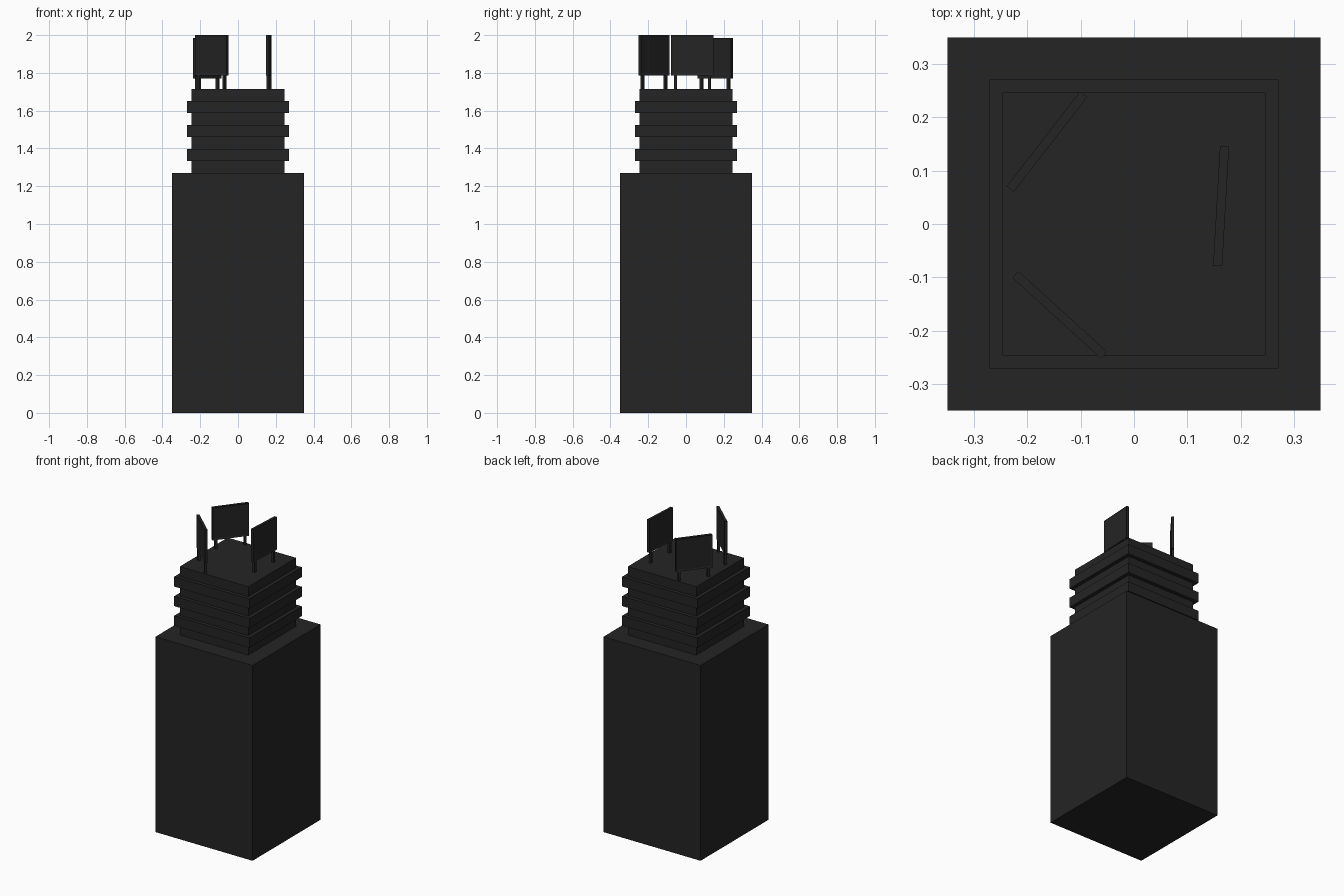
import bpy, bmesh, math
from mathutils import Matrix, Vector

if "Cube" in bpy.data.objects:
    bpy.data.objects.remove(bpy.data.objects["Cube"])

dark = bpy.data.materials.new("dark_grey")
dark.diffuse_color = (0.018, 0.018, 0.018, 1)
dark.use_nodes = True
dark.node_tree.nodes["Principled BSDF"].inputs["Base Color"].default_value = dark.diffuse_color


def finish(name, bm, matrix=None):
    bmesh.ops.recalc_face_normals(bm, faces=bm.faces)
    mesh = bpy.data.meshes.new(name)
    bm.to_mesh(mesh)
    bm.free()
    mesh.materials.append(dark)
    ob = bpy.data.objects.new(name, mesh)
    if matrix:
        ob.matrix_world = matrix
    bpy.context.collection.objects.link(ob)
    return ob


def add_box(bm, center, size):
    m = Matrix.Translation(center) @ Matrix.Diagonal((*size, 1))
    return bmesh.ops.create_cube(bm, size=1, matrix=m)["verts"]


# Tower: square stepped profile (half width, height)
BODY_H, STEP = 1.269, 0.0635
CORE, BAND = 0.246, 0.27
profile = [(0.349, 0), (0.349, BODY_H)]
for i in range(7):
    half = BAND if i % 2 else CORE
    profile += [(half, BODY_H + i * STEP), (half, BODY_H + (i + 1) * STEP)]
ROOF = profile[-1][1]

bm = bmesh.new()
rings = [[bm.verts.new((sx * h, sy * h, z))
          for sx, sy in ((-1, -1), (1, -1), (1, 1), (-1, 1))] for h, z in profile]
for a, b in zip(rings, rings[1:]):
    for k in range(4):
        n = (k + 1) % 4
        bm.faces.new((a[k], a[n], b[n], b[k]))
bm.faces.new(rings[0])
bm.faces.new(rings[-1])
finish("stepped_tower", bm)

# Rooftop billboards: x, y, angle, panel bottom
WIDTH, HEIGHT, THICK, LEG = 0.224, 0.213, 0.017, 0.015
boards = [("right", 0.163, 0.034, 86.7, 1.787),
          ("back_left", -0.163, 0.154, 52.2, 1.771),
          ("front_left", -0.139, -0.170, -42.3, 1.787)]
for side, x, y, angle, bottom in boards:
    place = Matrix.Translation((x, y, 0)) @ Matrix.Rotation(math.radians(angle), 4, 'Z')

    # Panel with a thin raised rim on both faces
    bm = bmesh.new()
    add_box(bm, (0, 0, bottom + HEIGHT / 2), (WIDTH, THICK, HEIGHT))
    bm.normal_update()
    faces = [f for f in bm.faces if abs(f.normal.y) > 0.9]
    bmesh.ops.inset_individual(bm, faces=faces, thickness=0.012)
    for f in faces:
        bmesh.ops.translate(bm, verts=f.verts, vec=f.normal * -0.003)
    finish(side + "_billboard_panel", bm, place)

    # Two legs
    bm = bmesh.new()
    for s in (-1, 1):
        add_box(bm, (s * 0.09, 0, (ROOF + bottom) / 2), (LEG, LEG, bottom - ROOF))
    finish(side + "_billboard_legs", bm, place)
